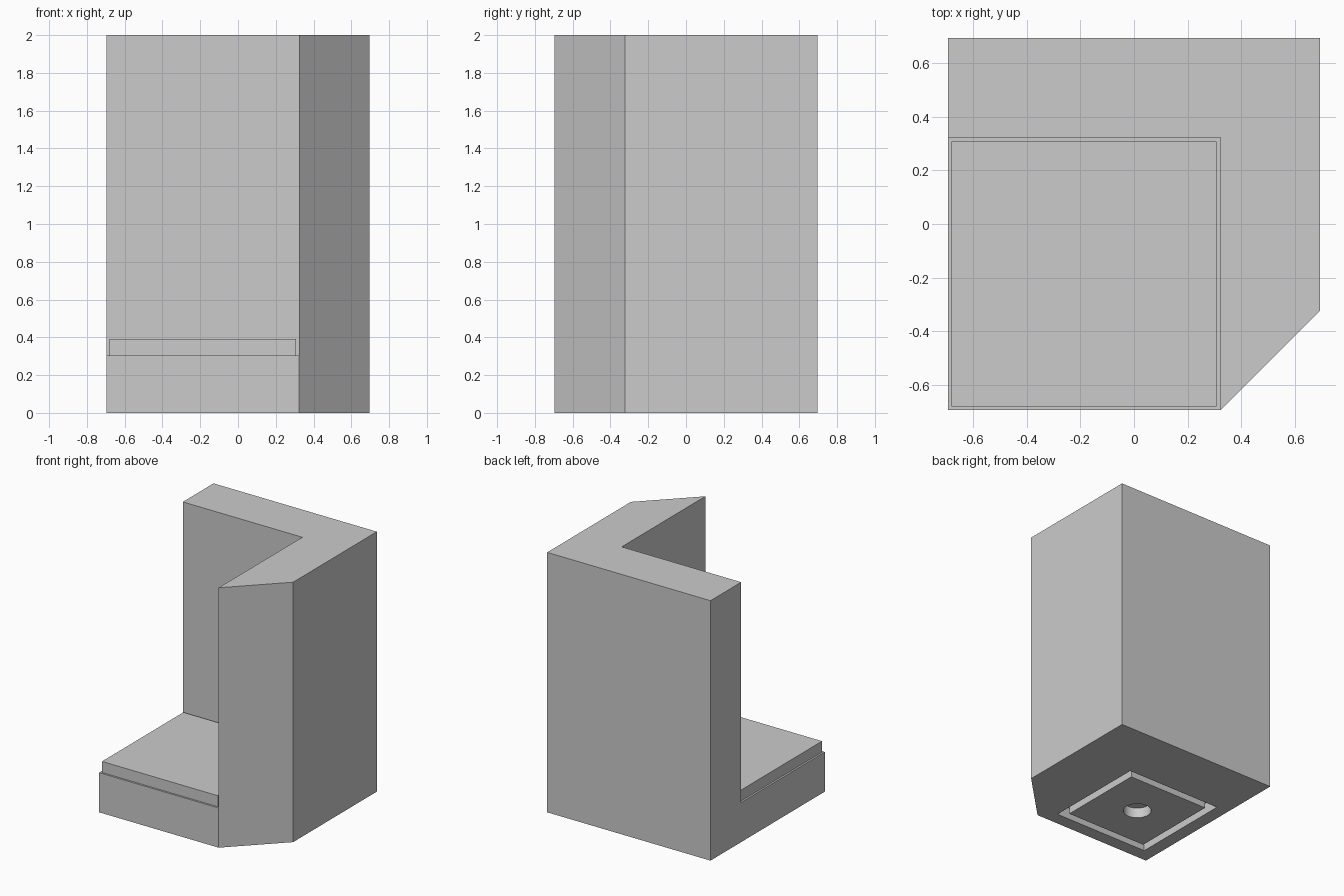
import bpy
import bmesh

if "Cube" in bpy.data.objects:
    bpy.data.objects.remove(bpy.data.objects["Cube"])

OUT, INNER = 0.695, 0.322      # outer half width, inside wall position
BASE_TOP, LIP, TOP = 0.305, 0.085, 2.0
GROOVE = 0.09
MID = (INNER - OUT) / 2        # centre of the square platform

grey = bpy.data.materials.new("plain_grey")
grey.use_nodes = True
grey.diffuse_color = (0.6, 0.6, 0.6, 1)
grey.node_tree.nodes["Principled BSDF"].inputs["Base Color"].default_value = (0.6, 0.6, 0.6, 1)

bm = bmesh.new()


def lift(face, height):
    """Extrude one face vertically and return the moved face."""
    new = bmesh.ops.extrude_discrete_faces(bm, faces=[face])["faces"][0]
    bmesh.ops.translate(bm, verts=new.verts[:], vec=(0, 0, height))
    return new


def inset(face, width):
    bmesh.ops.inset_individual(bm, faces=[face], thickness=width, use_even_offset=True)


# Footprint: a square platform and the L-shaped wall with a cut corner
a, b, c, d, e, f, g = [bm.verts.new((x, y, 0)) for x, y in (
    (-OUT, -OUT), (INNER, -OUT), (OUT, -INNER), (OUT, OUT),
    (-OUT, OUT), (-OUT, INNER), (INNER, INNER))]
underside = bm.faces.new((a, b, g, f))
wall_foot = bm.faces.new((b, c, d, e, f, g))

# Solid base
geom = bmesh.ops.extrude_face_region(
    bm, geom=[underside, wall_foot], use_keep_orig=True)["geom"]
raised = [v for v in geom if isinstance(v, bmesh.types.BMVert)]
bmesh.ops.translate(bm, verts=raised, vec=(0, 0, BASE_TOP))
bmesh.ops.recalc_face_normals(bm, faces=bm.faces[:])
tops = [p for p in geom if isinstance(p, bmesh.types.BMFace)]
platform = next(p for p in tops if len(p.verts) == 4)
wall = next(p for p in tops if len(p.verts) == 6)

# Tall wall and stepped lip on the platform
lift(wall, TOP - BASE_TOP)
inset(platform, 0.014)
lift(platform, LIP)

# Square groove in the underside
inset(underside, 0.102)
pocket = lift(underside, GROOVE)
inset(pocket, 0.06)
lift(pocket, -GROOVE)
bmesh.ops.recalc_face_normals(bm, faces=bm.faces[:])

mesh = bpy.data.meshes.new("corner_block")
bm.to_mesh(mesh)
bm.free()
block = bpy.data.objects.new("corner_block", mesh)
bpy.context.collection.objects.link(block)
mesh.materials.append(grey)

# Round blind hole in the underside
bpy.ops.mesh.primitive_cylinder_add(vertices=48, radius=0.1, depth=0.16, location=(MID, MID, 0))
cutter = bpy.context.object
cutter.name = "hole_cutter"
cutter.hide_render = True
cutter.data.materials.append(grey)
cut = block.modifiers.new("hole", "BOOLEAN")
cut.operation = "DIFFERENCE"
cut.solver = "EXACT"
cut.object = cutter
bpy.ops.object.select_all(action="DESELECT")
block.select_set(True)
bpy.context.view_layer.objects.active = block
bpy.ops.object.modifier_apply(modifier=cut.name)
bpy.data.objects.remove(cutter)
bpy.ops.object.shade_smooth_by_angle()
